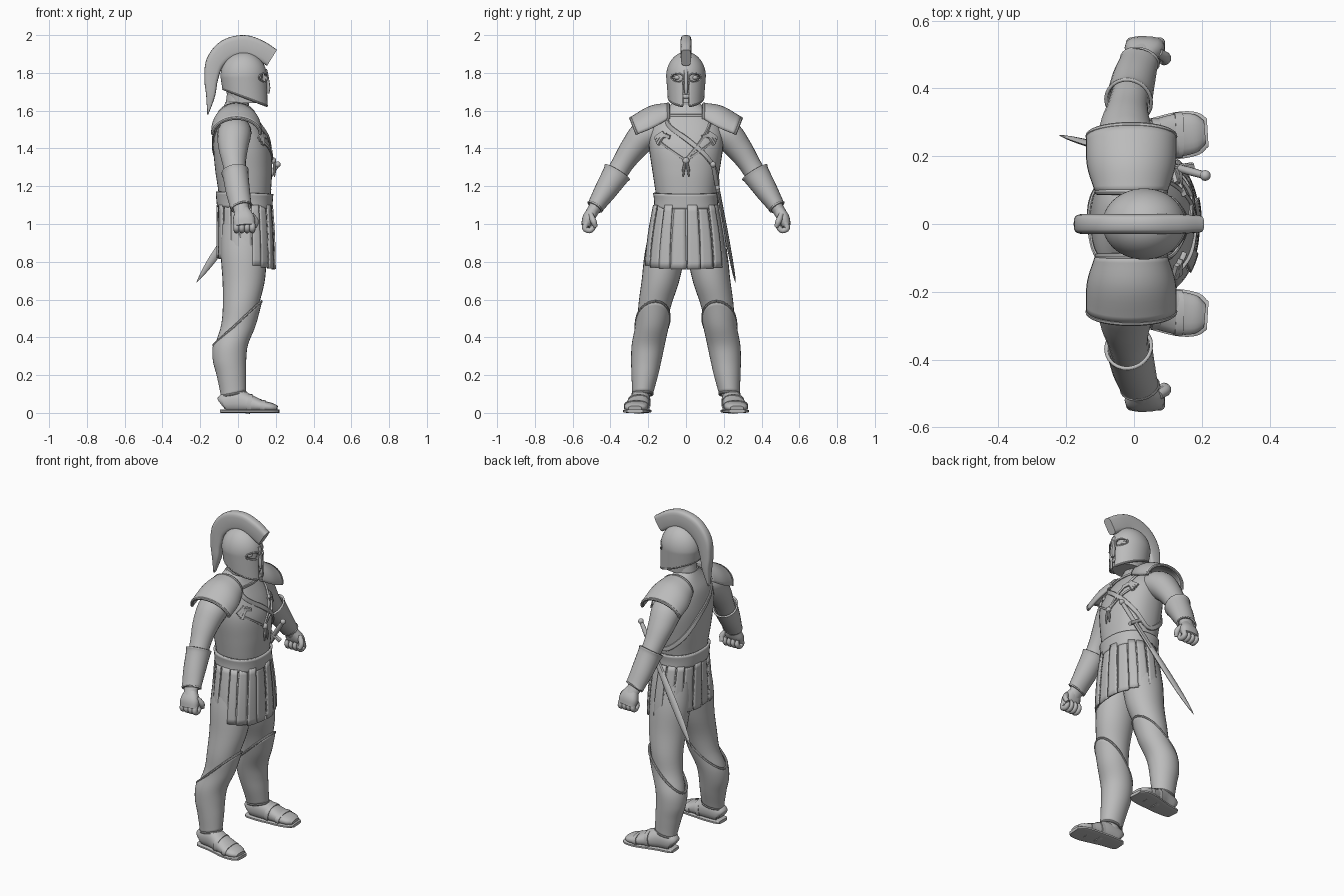
import bpy, bmesh, math
from mathutils import Vector

if "Cube" in bpy.data.objects:
    bpy.data.objects.remove(bpy.data.objects["Cube"])

grey = bpy.data.materials.new("stone_grey")
grey.diffuse_color = (0.5, 0.5, 0.5, 1)
grey.use_nodes = True
grey.node_tree.nodes["Principled BSDF"].inputs["Base Color"].default_value = grey.diffuse_color
TAU = math.tau


def at(table, k):
    """Smoothly interpolate rows of (key, values...) at key k."""
    i = max(j for j in range(len(table) - 1) if j == 0 or table[j][0] <= k)
    def slope(j):
        a, b = table[max(j - 1, 0)], table[min(j + 1, len(table) - 1)]
        return [(q - p) / (b[0] - a[0]) for p, q in zip(a[1:], b[1:])]
    h = table[i + 1][0] - table[i][0]
    t = min(max((k - table[i][0]) / h, 0), 1)
    return [p * (2*t**3 - 3*t*t + 1) + q * (3*t*t - 2*t**3) + h * (m * (t**3 - 2*t*t + t) + n * (t**3 - t*t))
            for p, q, m, n in zip(table[i][1:], table[i + 1][1:], slope(i), slope(i + 1))]


def spow(v, e):
    return math.copysign(abs(v) ** e, v)


def finish(name, bm, mirror=False, thick=0):
    bmesh.ops.recalc_face_normals(bm, faces=bm.faces)
    me = bpy.data.meshes.new(name)
    bm.to_mesh(me)
    bm.free()
    me.materials.append(grey)
    ob = bpy.data.objects.new(name, me)
    bpy.context.collection.objects.link(ob)
    if thick:
        m = ob.modifiers.new("thickness", 'SOLIDIFY')
        m.thickness, m.offset = thick, 0
    if mirror:
        m = ob.modifiers.new("mirror", 'MIRROR')
        m.use_axis = (False, True, False)
        m.use_mirror_merge = False
    return ob


def grid(name, rows, closed=True, caps=False, cut=None, **kw):
    """Skin rows of points; cut(point) drops faces by their centre."""
    bm = bmesh.new()
    vs = [[bm.verts.new(p) for p in r] for r in rows]
    n = len(vs[0])
    for a, b in zip(vs, vs[1:]):
        for j in range(n if closed else n - 1):
            f = bm.faces.new((a[j], a[(j + 1) % n], b[(j + 1) % n], b[j]))
            if cut and cut(f.calc_center_median()):
                bm.faces.remove(f)
    if caps:
        bm.faces.new(vs[0])
        bm.faces.new(vs[-1])
    return finish(name, bm, **kw)


def tube(name, pts, n=14, steps=4, ref=lambda p: Vector((1, 0, 0)), e=1, caps=True, **kw):
    """Sweep an ellipse along (x, y, z, a, b); a lies along ref, b across it."""
    table = [(i, *p) for i, p in enumerate(pts)]
    N = (len(pts) - 1) * steps
    rings = [at(table, i / steps) for i in range(N + 1)]
    rows = []
    for i, r in enumerate(rings):
        p = Vector(r[:3])
        t = (Vector(rings[min(i + 1, N)][:3]) - Vector(rings[max(i - 1, 0)][:3])).normalized()
        u = ref(p)
        u = (u - t * u.dot(t)).normalized()
        v = t.cross(u)
        a, b = max(r[3], .001), max(r[4], .001)
        rows.append([p + u * a * spow(math.cos(TAU * j / n), e) + v * b * spow(math.sin(TAU * j / n), e)
                     for j in range(n)])
    return grid(name, rows, caps=caps, **kw)


def surf(table, z, th, off=0, e=1):
    x, y, rx, ry = at(table, z)
    return Vector((x + (rx + off) * spow(math.cos(th), e), y + (ry + off) * spow(math.sin(th), e), z))


def body(name, table, off=0, e=1, n=32, m=30, lo=None, hi=None, **kw):
    """Upright shell between heights lo(theta) and hi(theta)."""
    lo = lo or (lambda th: table[0][0])
    hi = hi or (lambda th: table[-1][0])
    ths = [TAU * j / n for j in range(n)]
    return grid(name, [[surf(table, lo(t) + (hi(t) - lo(t)) * i / m, t, off, e) for t in ths]
                       for i in range(m + 1)], **kw)


def ball(name, loc, size, **kw):
    bm = bmesh.new()
    bmesh.ops.create_uvsphere(bm, u_segments=16, v_segments=10, radius=1)
    for v in bm.verts:
        v.co = Vector(loc) + Vector(a * b for a, b in zip(v.co, size))
    return finish(name, bm, **kw)


# Section tables: height, centre x, centre y, radius x, radius y
TORSO = [(1.05, .037, 0, .128, .16), (1.12, .035, 0, .135, .155), (1.18, .035, 0, .14, .163),
         (1.28, .03, 0, .15, .178), (1.40, .022, 0, .152, .195), (1.48, .01, 0, .135, .195),
         (1.55, -.003, 0, .108, .17), (1.60, -.008, 0, .08, .12), (1.645, -.008, 0, .058, .065)]
LEG = [(.06, -.025, .235, .052, .042), (.10, -.025, .23, .055, .043), (.20, -.035, .218, .066, .058),
       (.28, -.045, .21, .076, .068), (.36, -.04, .2, .08, .075), (.46, -.005, .18, .085, .077),
       (.57, .015, .165, .095, .087), (.70, .03, .135, .112, .1), (.85, .03, .112, .122, .106),
       (1.0, .03, .09, .12, .095)]
SKIRT = [(.74, .042, 0, .142, .208), (.86, .042, 0, .14, .2), (.97, .04, 0, .138, .186), (1.11, .036, 0, .132, .16)]
NECK = [(1.5, -.015, 0, .07, .07), (1.6, -.008, 0, .062, .064), (1.74, .01, 0, .062, .06)]

body("cuirass", TORSO, e=.88, n=40, caps=True)
body("neck", NECK, m=8, caps=True)
body("legs", LEG, n=28, caps=True, mirror=True)

# Belt and pleated skirt
body("belt", TORSO, off=.008, e=.88, n=40, m=6, lo=lambda t: 1.085 - .006 * math.cos(t),
     hi=lambda t: 1.165 - .006 * math.cos(t), thick=.012)
hem = lambda t: .79 - .03 * math.cos(t)
body("under_skirt", SKIRT, n=48, m=10, e=.92, lo=lambda t: hem(t) + .008, thick=.008)
PLEATS = 18
for k in range(PLEATS):
    mid, half = TAU * (k + .5) / PLEATS, TAU / PLEATS * (.52 if k % 2 else .44)
    off = .006 if k % 2 else .012
    grid("skirt_pleat", [[surf(SKIRT, hem(mid) + (1.1 - hem(mid)) * i / 10, mid + half * (j / 2 - 1) * (1 - .12 * i / 10),
                               off, .92) for j in range(5)] for i in range(11)], closed=False, thick=.009)

# Shoulder guards: arched plates with a rolled outer rim
PAD = [(0, .095, .1, 1.635, 1.555), (1, .19, .124, 1.618, 1.51), (2, .292, .127, 1.56, 1.475)]
def pad(k, f):
    y, hx, top, end = at(PAD, k)
    return Vector((-.008 + hx * math.sin(f), y - .017 * k * (1 - math.cos(f)), end + (top - end) * math.cos(f)))
arc = [math.pi * (j / 20 - .5) for j in range(21)]
grid("shoulder_guard", [[pad(i / 5, f) for f in arc] for i in range(11)], closed=False, thick=.014, mirror=True)
for edge in (0, 2):
    tube("shoulder_rim", [(*pad(edge, f), .009, .009) for f in arc], n=8, steps=1,
         ref=lambda p: Vector((0, 1, 0)), mirror=True)

# Arms, bracers and fists
tube("arm", [(-.01, .12, 1.495, .08, .075), (-.02, .21, 1.475, .09, .083), (-.025, .28, 1.40, .078, .07),
             (-.02, .335, 1.32, .062, .058), (-.012, .375, 1.255, .056, .055), (0, .43, 1.17, .05, .045),
             (.015, .48, 1.09, .042, .034), (.025, .505, 1.05, .042, .032)], n=20, mirror=True)
tube("bracer", [(-.016, .362, 1.277, .068, .074), (-.012, .377, 1.253, .063, .066), (0, .43, 1.17, .059, .054),
                (.014, .475, 1.1, .053, .041), (.017, .483, 1.088, .057, .044)], n=24, caps=False, thick=.01, mirror=True)
tube("palm", [(.022, .492, 1.075, .038, .028), (.03, .515, 1.03, .058, .034), (.034, .532, .99, .056, .024)],
     e=.8, mirror=True)
for i in range(4):
    x = -.008 + .028 * i
    tube("finger", [(x, .524, 1.01, .015, .015), (x, .535, .978, .016, .016), (x, .51, .965, .015, .015),
                    (x, .49, .985, .014, .014), (x, .495, 1.01, .01, .01)], n=10, mirror=True)
tube("thumb", [(.07, .505, 1.05, .014, .016), (.094, .49, 1.015, .016, .016), (.088, .478, .985, .011, .013)],
     n=10, ref=lambda p: Vector((0, 1, 0)), mirror=True)

# Greaves: high over the knee, low at the calf, with rolled edges
knee = lambda t: .475 + .115 * math.cos(t)
ankle = lambda t: .1 + .012 * math.cos(t)
body("greave", LEG, off=.008, n=32, m=24, lo=ankle, hi=knee, thick=.009, mirror=True)
for name, edge in (("greave_top_rim", knee), ("greave_ankle_rim", ankle)):
    tube(name, [(*surf(LEG, edge(TAU * j / 32), TAU * j / 32, .009), .007, .007) for j in range(33)],
         n=8, steps=1, ref=lambda p: Vector((0, 0, 1)), caps=False, mirror=True)

# Feet and sandals
FOOT = [(-.088, .235, .045, .03, .03), (-.07, .236, .055, .05, .044), (0, .24, .062, .06, .052),
        (.06, .25, .05, .048, .058), (.13, .262, .036, .03, .064), (.18, .268, .029, .023, .057),
        (.207, .27, .024, .014, .036)]
up = lambda p: Vector((0, 0, 1))
tube("foot", FOOT, n=18, ref=up, e=.85, mirror=True)
tube("sandal_sole", [(x * 1.05, y, .009, .009, b + .006) for x, y, z, a, b in FOOT], ref=up, e=.4, mirror=True)
for x, y, z, a, b in FOOT[3:5]:
    tube("sandal_strap", [(x - .012, y, z, a + .005, b + .004), (x + .012, y, z - .004, a + .004, b + .004)],
         n=18, steps=2, ref=up, e=.85, mirror=True)

# Helmet shell with eye openings and a mouth slit
def dome(z, t, off=0):
    k, d = math.sqrt(max(0, 1 - (max(z - 1.78, 0) / .126) ** 2)), max(1.78 - z, 0)
    return Vector((.03 + .1 * d + ((.118 - .06 * d) * k + off) * math.cos(t),
                   ((.1 - .08 * d) * k + off) * math.sin(t), z))
brim = lambda t: 1.67 - .045 * math.cos(t)
def opening(c):
    eye = ((abs(c.y) - .044) / .03) ** 2 + ((c.z - 1.775) / .021) ** 2 < 1
    return c.x > .05 and (eye or (abs(c.y) < .018 and c.z < 1.755))
grid("helmet", [[dome(brim(t) + (1.9058 - brim(t)) * math.sin(math.pi / 2 * i / 46), t) for t in
                 [TAU * j / 72 for j in range(72)]] for i in range(47)], cut=opening, caps=False, thick=.01)
grid("head", [[dome(1.64 + .23 * i / 20, TAU * j / 32, -.014) for j in range(32)] for i in range(21)], caps=True)
tube("helmet_rim", [(*dome(brim(t), t), .007, .007) for t in [.2 + (TAU - .4) * j / 40 for j in range(41)]],
     n=8, steps=1, ref=up)
tube("nose_guard", [(.146, 0, 1.82, .008, .012), (.152, 0, 1.77, .012, .011), (.157, 0, 1.72, .014, .013),
                    (.157, 0, 1.69, .008, .009)], n=10, e=.7)
ball("lips", (.142, 0, 1.675), (.01, .02, .012))
ball("eye", (.108, .043, 1.775), (.018, .02, .014), mirror=True)
def lid(f):
    z, y = 1.775 + .022 * math.sin(f), .044 + .031 * math.cos(f)
    return dome(z, math.asin(y / dome(z, math.pi / 2).y), .004)
tube("eye_rim", [(*lid(TAU * j / 24), .005, .005) for j in range(25)], n=6, steps=1, caps=False, mirror=True)

# Crest sweeping from brow to nape
tube("crest", [(.18, 0, 1.88, .05, .026), (.11, 0, 1.922, .053, .03), (.03, 0, 1.945, .055, .03),
               (-.06, 0, 1.922, .055, .03), (-.122, 0, 1.855, .048, .03), (-.142, 0, 1.765, .036, .029),
               (-.145, 0, 1.68, .024, .026), (-.16, 0, 1.58, .003, .012)], n=20, steps=6, e=.55,
     ref=lambda p: Vector((p.x - .02, 0, max(0, p.z - 1.76))))

# Straps and cords lying on the cuirass
radial = lambda p: Vector((p.x - .02, p.y, 0))
def wrap(name, path, w, h=.006, **kw):
    tube(name, [(*surf(TORSO, z, math.radians(a), .004, .88), h, w) for a, z in path], n=8, steps=8,
         ref=radial, e=.6, **kw)
wrap("baldric", [(-50, 1.59), (-25, 1.52), (3, 1.44), (30, 1.36), (58, 1.28), (90, 1.2), (130, 1.28),
                 (165, 1.4), (200, 1.5), (240, 1.58), (280, 1.605), (310, 1.59)], .014, caps=False)
wrap("chest_cord", [(60, 1.59), (38, 1.52), (18, 1.43), (0, 1.34)], .007)
wrap("chest_lace", [(50, 1.45), (25, 1.4), (0, 1.335)], .006, mirror=True)
wrap("neck_edge", [(a, 1.575) for a in range(-90, 91, 30)], .007)
for i in range(3):
    wrap("chest_feather", [(22 + 6 * i, 1.46 + .012 * i), (34 + 5 * i, 1.465), (46 + 3 * i, 1.42 + .015 * i)],
         .011, .009, mirror=True)
ball("cord_knot", (.188, 0, 1.335), (.014, .018, .018))
tube("cord_tassel", [(.19, .004, 1.33, .006, .006), (.194, .012, 1.29, .008, .008), (.193, .014, 1.25, .003, .003)],
     n=8, mirror=True)

# Sword hung at the left hip
hilt, tip = Vector((.21, .143, 1.315)), Vector((-.22, .262, .69))
axis = (tip - hilt).normalized()
side = (Vector((1, 0, 0)) - axis * axis.x).normalized()
on = lambda t, a, b: (*hilt.lerp(tip, t), a, b)
tube("sword_blade", [on(.18, .017, .011), on(.4, .019, .011), on(.6, .023, .011), on(.8, .021, .009),
                     on(.93, .011, .006), on(1, .001, .001)], n=8)
tube("sword_grip", [on(0, .011, .011), on(.1, .014, .012), on(.18, .012, .011)], n=12)
guard = hilt.lerp(tip, .18)
tube("sword_guard", [(*(guard + side * d), .01, .012) for d in (-.048, 0, .048)], n=10, e=.6,
     ref=lambda p: axis)
ball("sword_pommel", hilt, (.016, .016, .016))

# Smooth shading with crisp edges
bpy.ops.object.select_all(action='SELECT')
bpy.context.view_layer.objects.active = bpy.context.collection.objects[0]
bpy.ops.object.shade_smooth_by_angle(angle=math.radians(40))
